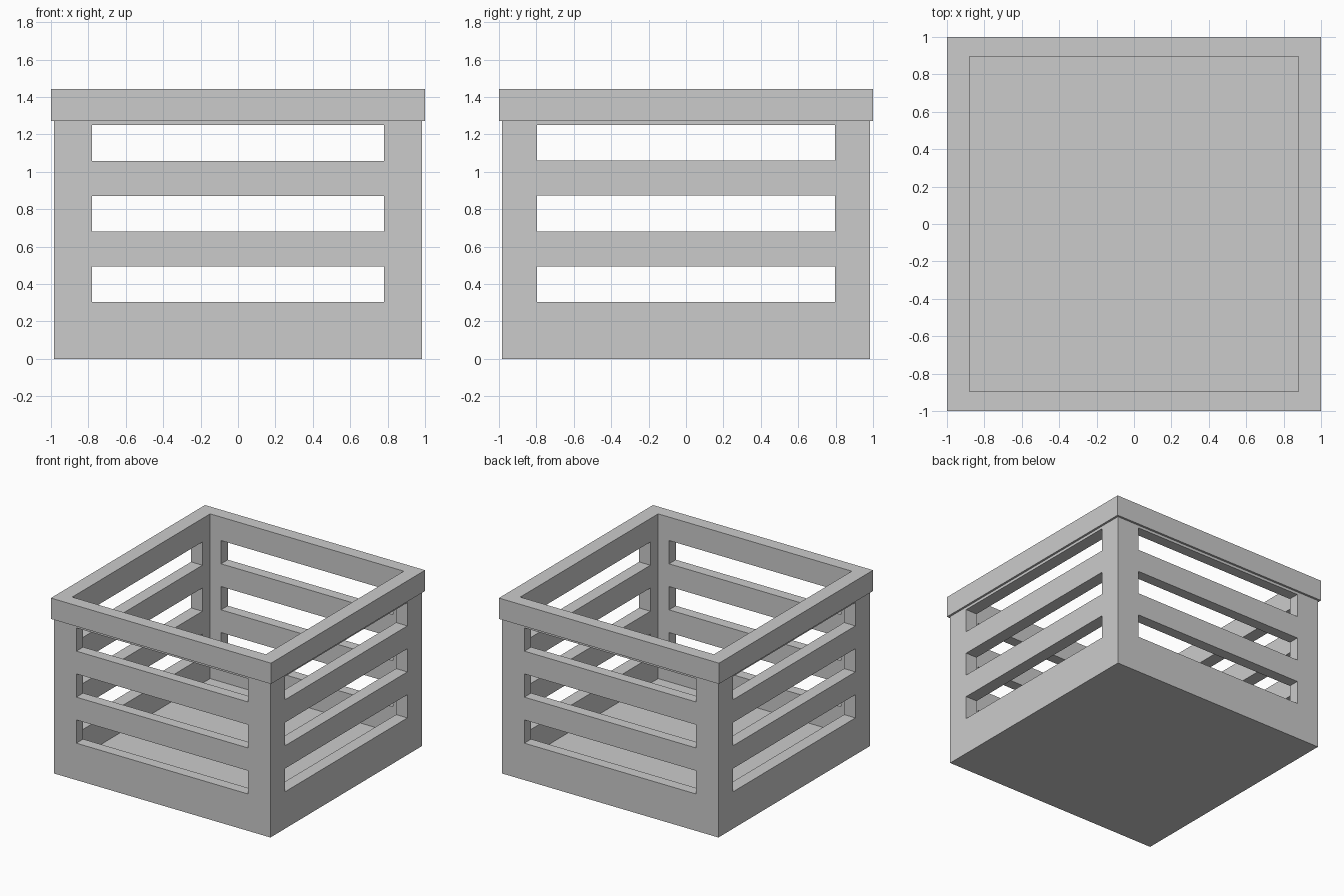
import bpy

if "Cube" in bpy.data.objects:
    bpy.data.objects.remove(bpy.data.objects["Cube"])


def box(name, x, y, z0, z1, cx=0):
    """Box with half sizes x, y, spanning z0..z1."""
    bpy.ops.mesh.primitive_cube_add(size=2, location=(cx, 0, (z0 + z1) / 2))
    ob = bpy.context.object
    ob.name = name
    ob.scale = (x, y, (z1 - z0) / 2)
    bpy.ops.object.transform_apply(location=True, rotation=True, scale=True)
    return ob


def cut(target, cutter):
    """Subtract the cutter from the target and discard the cutter."""
    mod = target.modifiers.new("cut", 'BOOLEAN')
    mod.operation = 'DIFFERENCE'
    mod.solver = 'EXACT'
    mod.object = cutter
    bpy.context.view_layer.objects.active = target
    bpy.ops.object.modifier_apply(modifier=mod.name)
    bpy.data.objects.remove(cutter, do_unlink=True)


INNER_X, INNER_Y = 0.88, 0.895
FLOOR = 0.09

# Crate body: hollow box with three slots through each wall
body = box("crate_body", 0.983, 0.983, 0, 1.272)
cut(body, box("cavity_cutter", INNER_X, INNER_Y, FLOOR, 2))
for i in range(3):
    z0 = 0.303 + 0.378 * i
    z1 = z0 + 0.191
    cut(body, box("front_slot_cutter", 0.781, 1.2, z0, z1))
    cut(body, box("side_slot_cutter", 1.2, 0.795, z0, z1))

# Overhanging top rim
rim = box("top_rim", 1.0, 1.0, 1.272, 1.443)
cut(rim, box("rim_cutter", INNER_X, INNER_Y, 1, 2))
